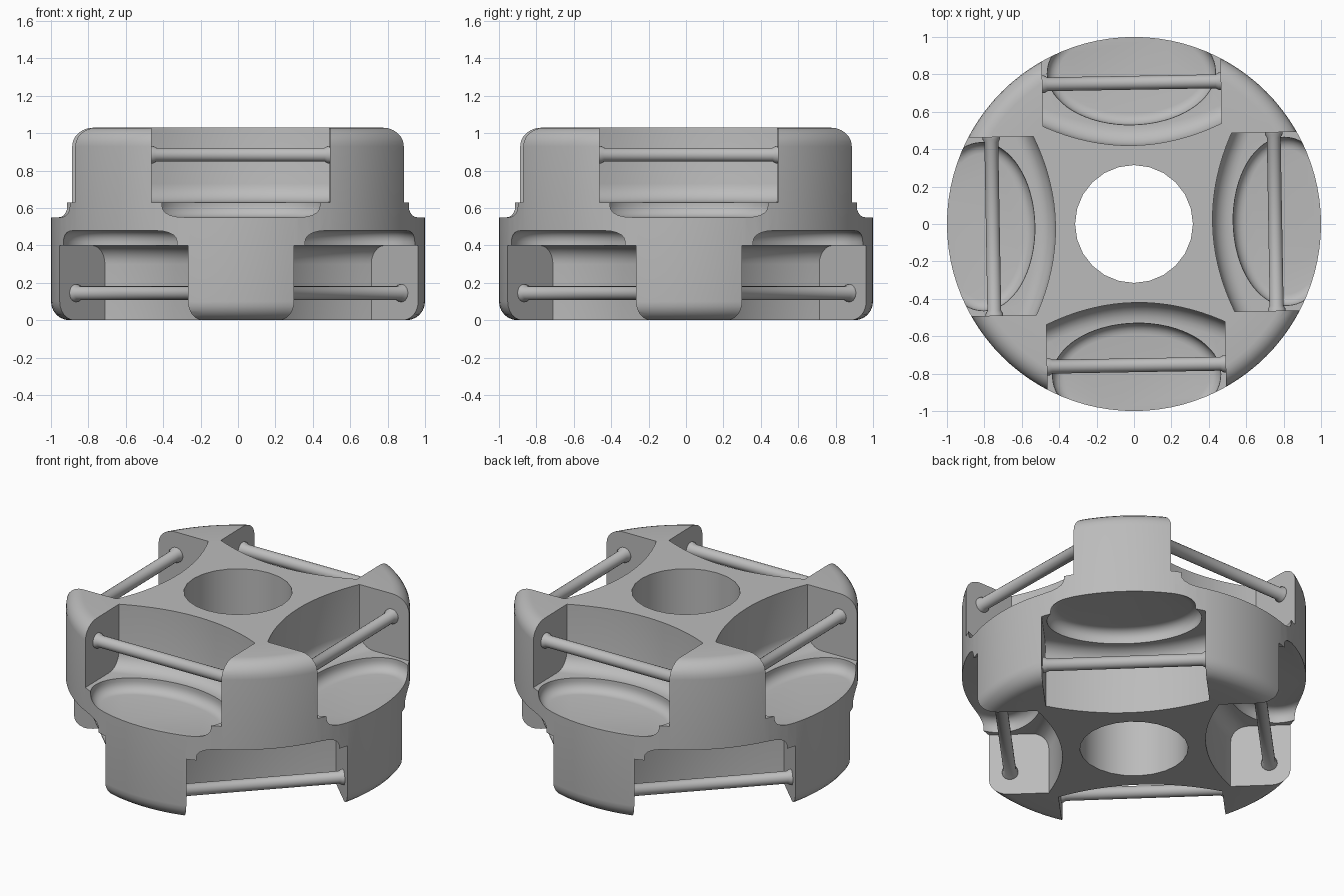
import bpy, bmesh, math
from mathutils import Matrix

cube = bpy.data.objects.get("Cube")
if cube:
    bpy.data.objects.remove(cube, do_unlink=True)

HEIGHT = 1.03          # full thickness of the ring
HALF_W = 0.477         # half width of each pocket
TWIST = math.radians(1)

metal = bpy.data.materials.new("plain_grey")
metal.use_nodes = True
GREY = (0.5, 0.5, 0.5, 1)
metal.diffuse_color = GREY
metal.node_tree.nodes["Principled BSDF"].inputs["Base Color"].default_value = GREY


def loft(name, rings, matrix=Matrix()):
    """Skin equal-length closed rings into a capped solid."""
    bm = bmesh.new()
    loops = [[bm.verts.new(p) for p in ring] for ring in rings]
    n = len(loops[0])
    for a, b in zip(loops, loops[1:]):
        for i in range(n):
            j = (i + 1) % n
            bm.faces.new((a[i], a[j], b[j], b[i]))
    bm.faces.new(loops[0][::-1])
    bm.faces.new(loops[-1])
    bm.transform(matrix)
    bmesh.ops.recalc_face_normals(bm, faces=bm.faces)
    mesh = bpy.data.meshes.new(name)
    bm.to_mesh(mesh)
    bm.free()
    obj = bpy.data.objects.new(name, mesh)
    bpy.context.collection.objects.link(obj)
    mesh.materials.append(metal)
    return obj


def ellipse(rx, ry, z, n, cy=0.0):
    return [(rx * math.cos(2 * math.pi * i / n),
             cy + ry * math.sin(2 * math.pi * i / n), z) for i in range(n)]


def quarter(steps):
    return [math.pi / 2 * i / steps for i in range(steps + 1)]


def select_only(obj):
    bpy.ops.object.select_all(action="DESELECT")
    obj.select_set(True)
    bpy.context.view_layer.objects.active = obj


def cut(obj, cutter):
    mod = obj.modifiers.new("cut", "BOOLEAN")
    mod.operation = "DIFFERENCE"
    mod.solver = "EXACT"
    mod.object = cutter
    select_only(obj)
    bpy.ops.object.modifier_apply(modifier=mod.name)
    bpy.data.objects.remove(cutter, do_unlink=True)


def smooth(obj):
    select_only(obj)
    bpy.ops.object.shade_smooth_by_angle(angle=math.radians(32))


def pocket_rings():
    """Straight-sided pocket with a curved back wall and a filleted floor."""
    floor, fillet, rings = 0.63, 0.1, []
    for i in range(17):
        x = HALF_W * (i / 8 - 1)
        wall = 0.42 + 0.11 * (x / HALF_W) ** 2
        section = [(1.2, 1.2), (wall, 1.2)]
        section += [(wall + fillet * (1 - math.cos(t)),
                     floor + fillet * (1 - math.sin(t))) for t in quarter(6)]
        section.append((1.2, floor))
        rings.append([(x, -y, z) for y, z in section])
    return rings


def dish_rings():
    """Oval recess sunk in the pocket floor, rounded at the bottom."""
    depth, r = 0.55, 0.06
    rings = [ellipse(0.45, 0.28, 0.66, 64, -0.81)]
    for t in quarter(5):
        inset = r * (1 - math.cos(t))
        rings.append(ellipse(0.45 - inset, 0.28 - inset,
                             depth + r * (1 - math.sin(t)), 64, -0.81))
    return rings


def bar_rings():
    """Round bar with a small flare where it meets the pocket sides."""
    rings = []
    for x, r in ((-0.485, 0.048), (-0.465, 0.046), (-0.45, 0.037),
                 (0.45, 0.037), (0.465, 0.046), (0.485, 0.048)):
        rings.append([(x, a - 0.755, b + 0.885) for a, b, _ in ellipse(r, r, 0, 20)])
    return rings


# Round body with rounded top and bottom rims
R = 0.1
lower = [(1 - R * (1 - math.sin(t)), R * (1 - math.cos(t))) for t in quarter(6)]
profile = lower + [(r, HEIGHT - z) for r, z in reversed(lower)]
body = loft("ring_body", [ellipse(r, r, z, 96) for r, z in profile])

# Centre bore
cut(body, loft("bore_cutter", [ellipse(0.315, 0.315, z, 24) for z in (-0.2, 1.3)]))

# Four pockets on top, four flipped ones below set half a step round
flip = Matrix.Translation((0, 0, HEIGHT)) @ Matrix.Scale(-1, 4, (0, 0, 1))
for side, base, offset in (("upper", Matrix(), 0), ("lower", flip, math.pi / 4)):
    for k in range(4):
        place = Matrix.Rotation(k * math.pi / 2 + offset + TWIST, 4, "Z") @ base
        cut(body, loft("pocket_cutter", pocket_rings(), place))
        cut(body, loft("dish_cutter", dish_rings(), place))
        smooth(loft(f"{side}_bar_{k + 1}", bar_rings(), place))

smooth(body)
